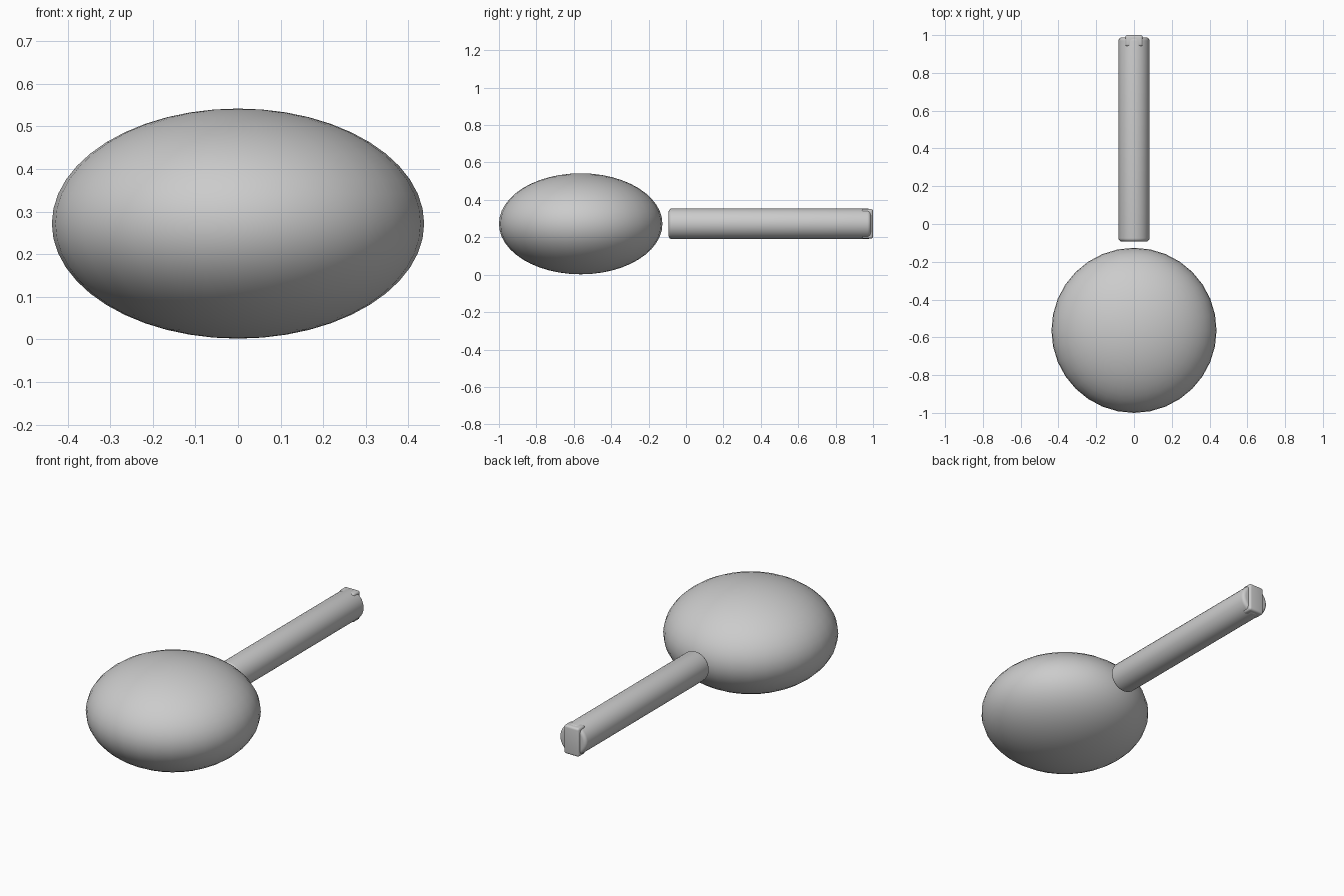
import bpy
import math

cube = bpy.data.objects.get("Cube")
if cube:
    bpy.data.objects.remove(cube, do_unlink=True)

CENTRE_Z = 0.272
HANDLE_R = 0.082

grey = bpy.data.materials.new("plain_grey")
grey.use_nodes = True
grey.diffuse_color = (0.6, 0.6, 0.6, 1)
grey.node_tree.nodes["Principled BSDF"].inputs["Base Color"].default_value = (0.6, 0.6, 0.6, 1)


def finish(name, bevel=0.0):
    """Name, colour, round and smooth the active object."""
    ob = bpy.context.object
    ob.name = name
    ob.data.materials.append(grey)
    bpy.ops.object.transform_apply(location=False, rotation=True, scale=True)
    if bevel:
        mod = ob.modifiers.new("rounded_edges", "BEVEL")
        mod.width = bevel
        mod.segments = 4
        mod.limit_method = "ANGLE"
        mod.angle_limit = math.radians(50)
        bpy.ops.object.modifier_apply(modifier=mod.name)
    bpy.ops.object.shade_smooth_by_angle(angle=math.radians(40))
    return ob


# Flattened round head
bpy.ops.mesh.primitive_uv_sphere_add(segments=32, ring_count=24, radius=1,
                                     location=(0, -0.563, CENTRE_Z))
bpy.context.object.scale = (0.437, 0.437, 0.27)
finish("head")

# Round handle with softened ends
start, end = -0.093, 0.988
bpy.ops.mesh.primitive_cylinder_add(vertices=32, radius=HANDLE_R, depth=end - start,
                                    location=(0, (start + end) / 2, CENTRE_Z),
                                    rotation=(math.pi / 2, 0, 0))
finish("handle", 0.018)

# Narrow upright cap standing out of the handle's back end
bpy.ops.mesh.primitive_cube_add(size=1, location=(0, 0.97, CENTRE_Z))
bpy.context.object.scale = (0.092, 0.06, 0.158)
finish("end_cap", 0.012)
